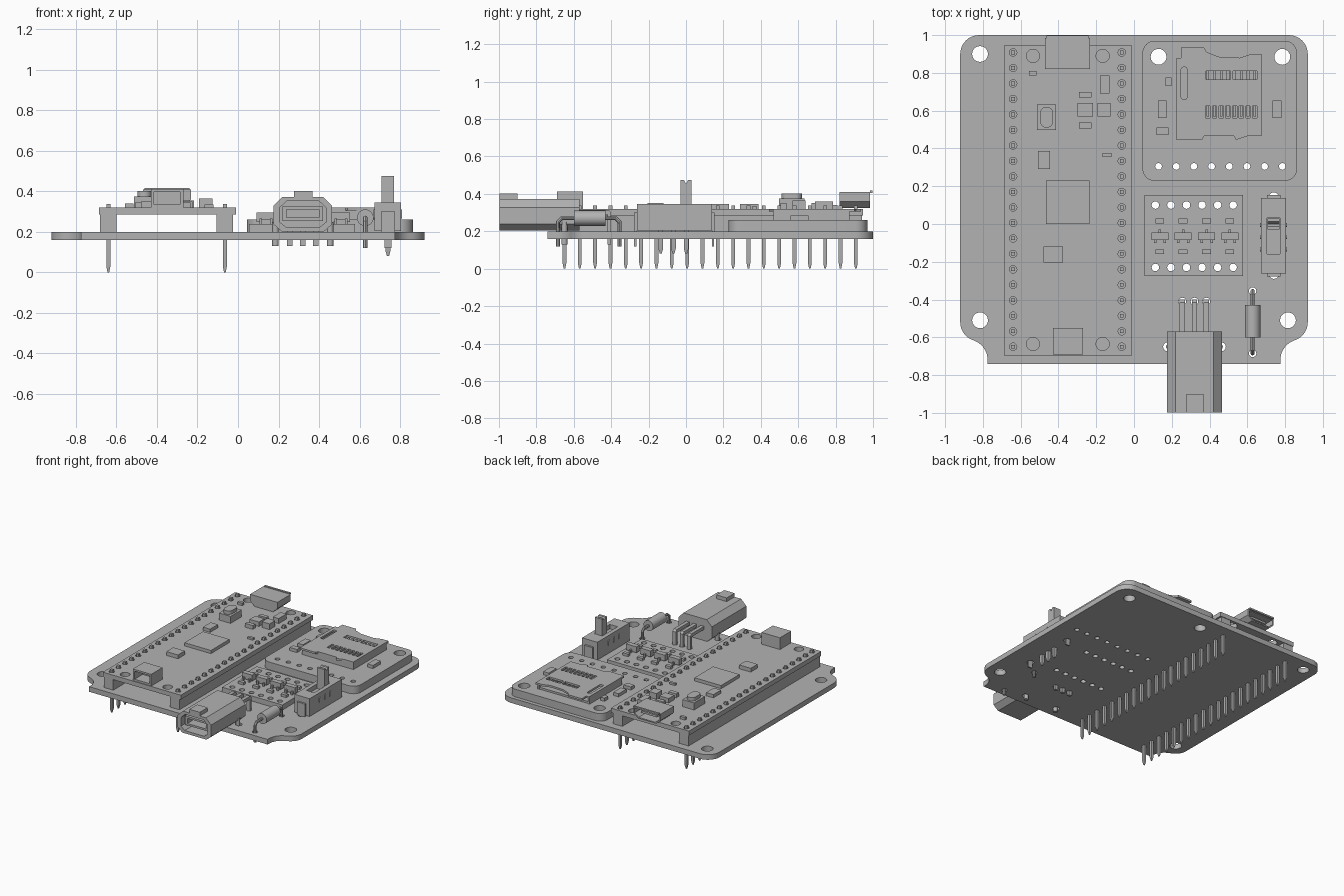
import bpy, bmesh
from math import cos, sin, radians

cube = bpy.data.objects.get("Cube")
if cube:
    bpy.data.objects.remove(cube, do_unlink=True)

mat = bpy.data.materials.new("plain_grey")
mat.use_nodes = True
grey = (0.45, 0.45, 0.45, 1)
mat.diffuse_color = grey
for n in mat.node_tree.nodes:
    if n.type == 'BSDF_PRINCIPLED':
        n.inputs["Base Color"].default_value = grey


def finish(name, bm):
    bmesh.ops.remove_doubles(bm, verts=bm.verts, dist=1e-5)
    bmesh.ops.recalc_face_normals(bm, faces=bm.faces)
    me = bpy.data.meshes.new(name)
    bm.to_mesh(me)
    bm.free()
    me.shade_smooth()
    me.set_sharp_from_angle(angle=radians(35))
    me.materials.append(mat)
    ob = bpy.data.objects.new(name, me)
    bpy.context.collection.objects.link(ob)
    return ob


def block(x0, x1, y0, y1, z0, z1):
    bm = bmesh.new()
    for v in bmesh.ops.create_cube(bm, size=1)["verts"]:
        v.co = (x1 if v.co.x > 0 else x0, y1 if v.co.y > 0 else y0, z1 if v.co.z > 0 else z0)
    return bm


def box(name, *bounds):
    return finish(name, block(*bounds))


# Square pin with a tapered lower tip
def pin(name, x, y, z0, z1, w=0.02):
    bm = block(x - w / 2, x + w / 2, y - w / 2, y + w / 2, z0, z1)
    bmesh.ops.bisect_plane(bm, geom=bm.verts[:] + bm.edges[:] + bm.faces[:],
                           plane_co=(x, y, z0 + 0.03), plane_no=(0, 0, 1))
    for v in bm.verts:
        if v.co.z < z0 + 0.01:
            v.co = (x + (v.co.x - x) * 0.4, y + (v.co.y - y) * 0.4, z0)
    return finish(name, bm)


def from_curve(name, cu, remap=None):
    tmp = bpy.data.objects.new("tmp", cu)
    bpy.context.collection.objects.link(tmp)
    dg = bpy.context.evaluated_depsgraph_get()
    me = bpy.data.meshes.new_from_object(tmp.evaluated_get(dg))
    bm = bmesh.new()
    bm.from_mesh(me)
    if remap:
        for v in bm.verts:
            v.co = remap(*v.co)
    bpy.data.objects.remove(tmp)
    bpy.data.meshes.remove(me)
    return finish(name, bm)


def add_spline(cu, pts, cyclic):
    s = cu.splines.new('POLY')
    s.points.add(len(pts) - 1)
    for p, c in zip(s.points, pts):
        p.co = (*c, 0, 1) if len(c) == 2 else (*c, 1)
    s.use_cyclic_u = cyclic


# Filled outline with holes, extruded along the chosen axis
def prism(name, outline, a, b, holes=(), axis='z'):
    cu = bpy.data.curves.new(name, 'CURVE')
    cu.dimensions = '2D'
    cu.fill_mode = 'BOTH'
    cu.extrude = (b - a) / 2
    for loop in [outline, *holes]:
        add_spline(cu, loop, True)
    m = (a + b) / 2
    maps = {'z': lambda u, v, w: (u, v, w + m),
            'y': lambda u, v, w: (u, w + m, v),
            'x': lambda u, v, w: (w + m, u, v)}
    return from_curve(name, cu, maps[axis])


def tube(name, pts, r):
    cu = bpy.data.curves.new(name, 'CURVE')
    cu.dimensions = '3D'
    cu.bevel_depth = r
    cu.bevel_resolution = 2
    cu.use_fill_caps = True
    add_spline(cu, pts, False)
    return from_curve(name, cu)


def arc(cx, cy, r, a, b, n=8):
    return [(cx + r * cos(radians(a + (b - a) * i / n)),
             cy + r * sin(radians(a + (b - a) * i / n))) for i in range(n + 1)]


def circle(x, y, r, n=20):
    return arc(x, y, r, 0, 360, n)[:-1]


def rect(x0, x1, y0, y1, r=0.0):
    if r == 0:
        return [(x0, y0), (x1, y0), (x1, y1), (x0, y1)]
    return (arc(x1 - r, y1 - r, r, 0, 90) + arc(x0 + r, y1 - r, r, 90, 180)
            + arc(x0 + r, y0 + r, r, 180, 270) + arc(x1 - r, y0 + r, r, 270, 360))


def repeat(ob, count, dx=0.0, dy=0.0):
    m = ob.modifiers.new("repeat", 'ARRAY')
    m.count = count
    m.use_relative_offset = False
    m.use_constant_offset = True
    m.constant_offset_displace = (dx, dy, 0)


# Main board
left = arc(-0.82, -0.52, 0.1, 180, 252) + arc(-0.885, -0.72, 0.11, 72, 0)[1:] + [(-0.775, -0.74)]
right = [(-x, y) for x, y in reversed(left)]
outline = arc(0.82, 0.9, 0.1, 0, 90) + arc(-0.82, 0.9, 0.1, 90, 180) + left + right
reader_holes = [circle(x, 0.885, 0.042) for x in (0.13, 0.785)]
reader_holes += [circle(0.13 + i * 0.0936, 0.305, 0.018, 12) for i in range(8)]
shifter_holes = [circle(0.113 + i * 0.0824, y, 0.02, 12) for i in range(6) for y in (0.1, -0.23)]
holes = [circle(x, y, 0.042) for x, y in ((-0.815, 0.9), (-0.815, -0.51), (0.815, -0.51))]
holes += [circle(x, -0.41, 0.02, 12) for x in (0.256, 0.32, 0.383)]
holes += [circle(0.628, y, 0.02, 12) for y in (-0.355, -0.685)]
holes += [circle(x, -0.65, 0.024, 12) for x in (0.178, 0.462)]
holes += [circle(0.74, y, 0.026, 12) for y in (0.142, -0.265)]
prism("main_board", outline, 0.16, 0.2, holes + reader_holes + shifter_holes)

# Controller board on two pin headers
rows = (-0.64, -0.065)
pitch = 0.082
holes = [circle(x, -0.65 + i * pitch, 0.02, 10) for x in rows for i in range(20)]
holes += [circle(x, y, 0.035) for x in (-0.535, -0.166) for y in (0.89, -0.635)]
prism("controller_board", rect(-0.687, -0.01, -0.695, 0.945), 0.285, 0.32, holes)
for side, x in zip(("right", "left"), rows):
    box(side + "_header", x - 0.041, x + 0.041, -0.691, 0.941, 0.2, 0.285)
    repeat(pin(side + "_header_pin", x, -0.65, 0, 0.337), 20, 0, pitch)

# Controller chips
for name, x0, x1, y0, y1, h in (
        ("main_chip", -0.465, -0.235, 0, 0.23, 0.025),
        ("memory_chip", -0.478, -0.377, -0.205, -0.12, 0.03),
        ("regulator", -0.18, -0.13, 0.69, 0.785, 0.04),
        ("power_chip", -0.298, -0.218, 0.57, 0.64, 0.035),
        ("coil", -0.192, -0.125, 0.57, 0.64, 0.045),
        ("upper_capacitor", -0.292, -0.225, 0.67, 0.7, 0.03),
        ("lower_capacitor", -0.292, -0.225, 0.505, 0.537, 0.03),
        ("small_resistor", -0.166, -0.12, 0.355, 0.376, 0.015),
        ("crystal", -0.508, -0.445, 0.29, 0.387, 0.025),
        ("status_lamp", -0.557, -0.515, 0.787, 0.81, 0.02),
        ("button_base", -0.513, -0.412, 0.497, 0.633, 0.055)):
    box(name, x0, x1, y0, y1, 0.32, 0.32 + h)
prism("button_cap", rect(-0.497, -0.428, 0.51, 0.62, 0.033), 0.37, 0.402)

# Controller sockets
port = [(-0.47, 0.41), (-0.232, 0.41), (-0.232, 0.36), (-0.27, 0.325), (-0.432, 0.325), (-0.47, 0.36)]
cavity = [(-0.351 + (x + 0.351) * 0.9, 0.367 + (z - 0.367) * 0.78) for x, z in port]
prism("data_port_shell", port, 0.86, 0.985, [cavity], 'y')
prism("data_port_back", port, 0.82, 0.86, axis='y')
box("data_port_tongue", -0.42, -0.282, 0.86, 0.96, 0.362, 0.378)
box("data_port_lip", -0.462, -0.24, 0.983, 0.998, 0.405, 0.417)
prism("debug_socket_shell", rect(-0.43, -0.27, 0.32, 0.412), -0.69, -0.59,
      [rect(-0.415, -0.285, 0.335, 0.398)], 'y')
box("debug_socket_back", -0.43, -0.27, -0.59, -0.55, 0.32, 0.412)

# Card reader board and socket
prism("reader_board", rect(0.045, 0.863, 0.228, 0.97, 0.065), 0.2, 0.26, reader_holes)
cover = [(0.225, 0.445), (0.36, 0.445), (0.37, 0.465), (0.53, 0.465), (0.54, 0.445), (0.6, 0.465),
         (0.675, 0.465), (0.675, 0.9), (0.62, 0.9), (0.56, 0.88), (0.45, 0.885), (0.385, 0.91),
         (0.37, 0.935), (0.25, 0.935), (0.25, 0.88), (0.225, 0.88)]
windows = [rect(0.38, 0.51, 0.765, 0.81), rect(0.525, 0.65, 0.765, 0.81), rect(0.25, 0.28, 0.66, 0.83, 0.01)]
windows += [rect(0.379 + i * 0.0355, 0.402 + i * 0.0355, 0.56, 0.625) for i in range(8)]
prism("socket_cover", cover, 0.305, 0.32, windows)
box("socket_base", 0.235, 0.665, 0.475, 0.87, 0.26, 0.275)
for side, x in (("left", 0.662), ("right", 0.225)):
    box(side + "_socket_wall", x, x + 0.013, 0.47, 0.875, 0.26, 0.306)
box("socket_front_wall", 0.23, 0.67, 0.467, 0.48, 0.26, 0.306)
repeat(box("socket_contact", 0.383, 0.398, 0.57, 0.82, 0.275, 0.298), 8, 0.0355)
for name, x0, x1, y0, y1 in (("reader_capacitor", 0.166, 0.198, 0.73, 0.775),
                             ("reader_regulator", 0.126, 0.172, 0.56, 0.655),
                             ("reader_resistor", 0.12, 0.183, 0.47, 0.512),
                             ("reader_diode", 0.732, 0.78, 0.56, 0.655)):
    box(name, x0, x1, y0, y1, 0.26, 0.285)

# Level shifter board
prism("shifter_board", rect(0.055, 0.578, -0.275, 0.153), 0.2, 0.24, shifter_holes)
step = 0.1235
for name, y in (("upper", 0.015), ("lower", -0.147)):
    repeat(box(name + "_resistor", 0.113, 0.16, y - 0.013, y + 0.013, 0.24, 0.26), 4, step)
repeat(box("transistor", 0.092, 0.182, -0.084, -0.046, 0.248, 0.295), 4, step)
for i, (x, y) in enumerate(((0.105, -0.1), (0.157, -0.1), (0.131, -0.047))):
    repeat(box("transistor_leg_%d" % i, x, x + 0.013, y, y + 0.017, 0.24, 0.265), 4, step)

# Slide switch
slot = rect(0.705, 0.773, -0.16, 0.032)
prism("switch_body", rect(0.673, 0.805, -0.262, 0.138), 0.205, 0.345, [slot])
box("switch_floor", 0.7, 0.778, -0.165, 0.037, 0.21, 0.31)
knob = rect(-0.03, 0.03, 0.3, 0.475)
prism("switch_knob", knob[:3] + [(0.012, 0.475), (0, 0.455), (-0.012, 0.475)] + knob[3:],
      0.708, 0.77, axis='x')
for i, y in enumerate((0.138, -0.277)):
    box("switch_ear_%d" % i, 0.705, 0.775, y, y + 0.015, 0.2, 0.3)
    box("switch_ear_tab_%d" % i, 0.722, 0.758, y, y + 0.012, 0.12, 0.2)
for side, x in (("left", 0.803), ("right", 0.668)):
    repeat(prism(side + "_switch_dimple", rect(-0.145, -0.125, 0.265, 0.31, 0.009),
                 x, x + 0.007, axis='x'), 3, 0, 0.065)
repeat(pin("switch_pin", 0.74, -0.135, 0.08, 0.21, 0.026), 3, 0, 0.068)

# Diode with bent leads
tube("diode_lead", [(0.628, -0.685, 0.12), (0.628, -0.685, 0.25), (0.628, -0.665, 0.27),
                    (0.628, -0.375, 0.27), (0.628, -0.355, 0.25), (0.628, -0.355, 0.12)], 0.011)
prism("diode_body", circle(0.628, 0.27, 0.041, 24), -0.6, -0.43, axis='y')

# Front connector
cx, cz = 0.32, 0.288
shell = [(-0.145, -0.05), (-0.105, -0.085), (0.105, -0.085), (0.145, -0.05),
         (0.145, 0.04), (0.1, 0.085), (-0.1, 0.085), (-0.145, 0.04)]
outer = [(cx + x, cz + z) for x, z in shell]
inner = [(cx + x * 0.8, cz + z * 0.75) for x, z in shell]
prism("connector_shell", outer, -0.998, -0.66, [inner], 'y')
prism("connector_back", outer, -0.66, -0.57, axis='y')
prism("connector_tongue", rect(cx - 0.1, cx + 0.1, 0.255, 0.325), -0.97, -0.66,
      [rect(cx - 0.08, cx + 0.08, 0.27, 0.31)], 'y')
box("connector_latch", 0.277, 0.367, -0.998, -0.9, 0.365, 0.402)
for i, x in enumerate((0.256, 0.32, 0.383)):
    prism("connector_lead_%d" % i, [(-0.57, 0.315), (-0.415, 0.315), (-0.4, 0.3), (-0.4, 0.13),
                                    (-0.42, 0.13), (-0.42, 0.29), (-0.57, 0.29)],
          x - 0.014, x + 0.014, axis='x')
for side, x in (("left", 0.455), ("right", 0.185)):
    prism(side + "_connector_peg", circle(x, -0.65, 0.016, 12), 0.13, 0.25)
